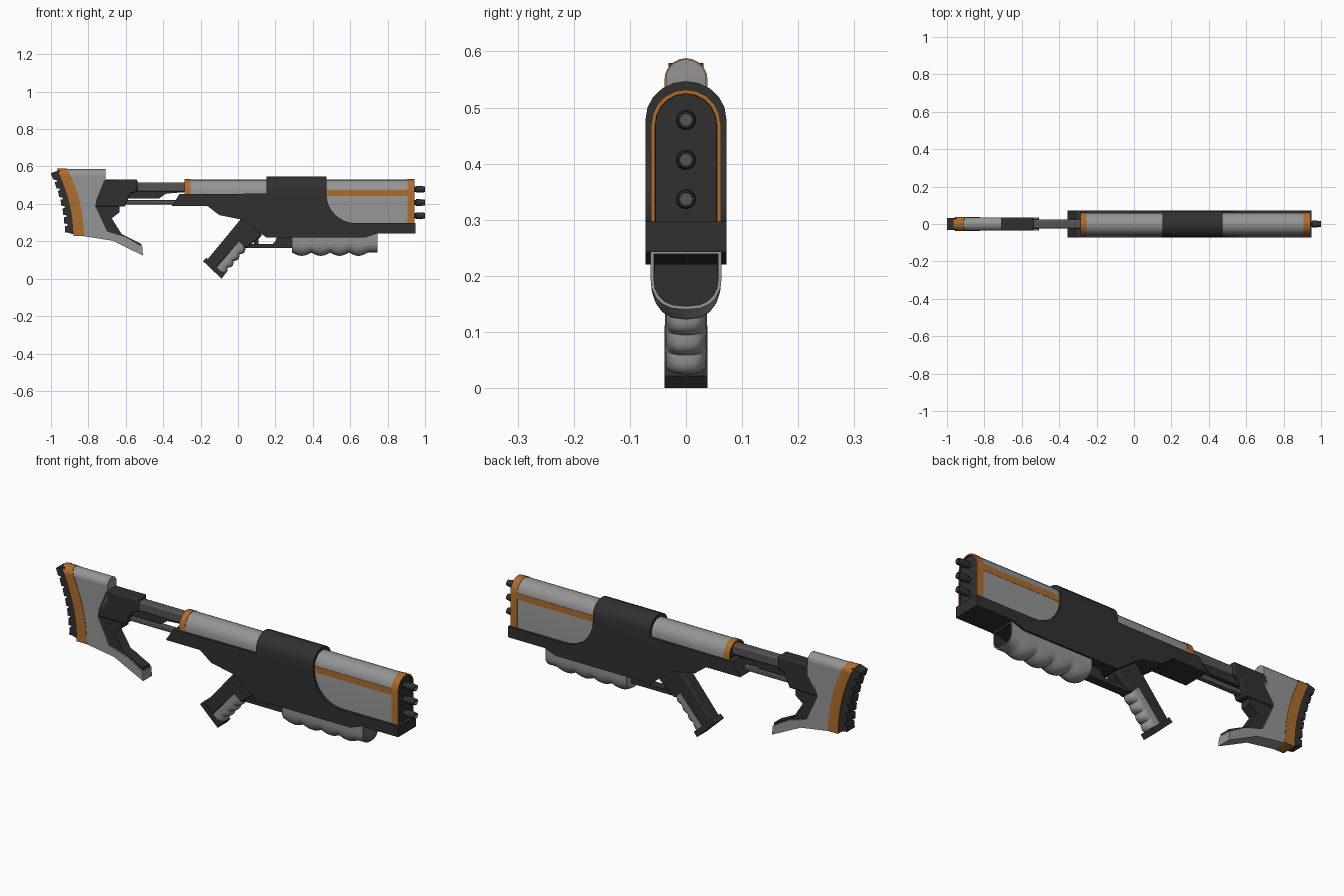
import bpy, bmesh, math
from mathutils import Vector

if "Cube" in bpy.data.objects:
    bpy.data.objects.remove(bpy.data.objects["Cube"])


def material(name, r, g, b):
    m = bpy.data.materials.new(name)
    m.diffuse_color = (r, g, b, 1)
    m.use_nodes = True
    m.node_tree.nodes["Principled BSDF"].inputs["Base Color"].default_value = m.diffuse_color
    return m


GREY = material("grey", 0.30, 0.30, 0.30)
DARK = material("dark", 0.03, 0.03, 0.03)
MID = material("mid", 0.09, 0.09, 0.09)
ORANGE = material("orange", 0.42, 0.15, 0.025)


def finish(name, bm, mat, bevel=0, angle=35):
    bmesh.ops.recalc_face_normals(bm, faces=bm.faces)
    me = bpy.data.meshes.new(name)
    bm.to_mesh(me)
    bm.free()
    ob = bpy.data.objects.new(name, me)
    bpy.context.collection.objects.link(ob)
    me.materials.append(mat)
    bpy.ops.object.select_all(action='DESELECT')
    ob.select_set(True)
    bpy.context.view_layer.objects.active = ob
    bpy.ops.object.shade_smooth_by_angle(angle=math.radians(angle))
    if bevel:
        b = ob.modifiers.new("bevel", 'BEVEL')
        b.width, b.segments, b.limit_method = bevel, 2, 'ANGLE'
    return ob


def loft(name, rings, mat, bevel=0, angle=35):
    """Skin closed rings of points and cap both ends."""
    bm = bmesh.new()
    vs = [[bm.verts.new(p) for p in ring] for ring in rings]
    n = len(vs[0])
    for a, b in zip(vs, vs[1:]):
        for i in range(n):
            bm.faces.new((a[i], a[(i + 1) % n], b[(i + 1) % n], b[i]))
    bm.faces.new(vs[0])
    bm.faces.new(vs[-1])
    return finish(name, bm, mat, bevel, angle)


def prism(name, pts, hw, mat, bevel=0):
    """Side profile (x, z) extruded across the width."""
    return loft(name, [[(x, y, z) for x, z in pts] for y in (-hw, hw)], mat, bevel)


def bar(name, x0, x1, zb, zs, zt, hw, mat):
    """Round-topped section run along x."""
    arc = [(hw * math.cos(math.pi * i / 10), zs + (zt - zs) * math.sin(math.pi * i / 10)) for i in range(11)]
    sec = [(hw, zb)] + arc + [(-hw, zb)]
    return loft(name, [[(x, y, z) for y, z in sec] for x in (x0, x1)], mat)


def tube(name, z, stations, mat):
    return loft(name, [[(x, r * math.cos(math.tau * i / 16), z + r * math.sin(math.tau * i / 16))
                        for i in range(16)] for x, r in stations], mat)


def round_top(ob, zs, zt, hw):
    """Trim a prism to a round-topped section."""
    cut = bar("cutter", -1.2, 1.2, -0.1, zs, zt, hw, ob.data.materials[0])
    m = ob.modifiers.new("round", 'BOOLEAN')
    m.operation, m.solver, m.object = 'INTERSECT', 'EXACT', cut
    bpy.ops.object.select_all(action='DESELECT')
    bpy.context.view_layer.objects.active = ob
    ob.select_set(True)
    bpy.ops.object.modifier_apply(modifier="round")
    bpy.data.objects.remove(cut)
    bpy.ops.object.shade_smooth_by_angle(angle=math.radians(35))


def recess(ob, sign, rim, depth, mat):
    """Hollow the end cap that faces along x."""
    ob.data.materials.append(mat)
    bm = bmesh.new()
    bm.from_mesh(ob.data)
    bm.normal_update()
    cap = max(bm.faces, key=lambda f: sign * f.calc_center_median().x)
    bmesh.ops.inset_region(bm, faces=[cap], thickness=rim, use_even_offset=True)
    walls = bmesh.ops.inset_region(bm, faces=[cap], thickness=0.0005, depth=-depth)["faces"]
    for f in walls + [cap]:
        f.material_index = 1
    bm.to_mesh(ob.data)
    bm.free()


def scalloped(name, a, b, out, hw, depth, amp, count, flat, mat):
    """U-shaped grip from a to b, bulging along out with finger scallops."""
    a, b, out = Vector(a), Vector(b), Vector(out).normalized()
    rings = []
    steps = count * 8
    us = [i / steps * (1 - flat) for i in range(steps + 1)] + ([1] if flat else [])
    for u in us:
        k = min(u / (1 - flat), 1)
        d = amp * abs(math.sin(math.pi * count * k))
        ring = [a.lerp(b, u) + Vector((0, s * hw, 0)) for s in (-1, 1)]
        for i in range(11):
            t = math.pi * i / 10
            c = math.cos(t)
            y = hw * math.copysign(abs(c) ** 0.75, c)
            ring.append(a.lerp(b, u) + Vector((0, y, 0)) + out * (depth * 0.5 + (depth * 0.5 + d) * math.sin(t)))
        rings.append(ring)
    return loft(name, rings, mat, angle=40)


# receiver with sweeping front cut-out and lower tray
sweep = [(0.63 - 0.157 * math.cos(t), 0.45 - 0.153 * math.sin(t)) for t in (math.pi / 16 * i for i in range(9))]
receiver = prism("receiver", [(-0.355, 0.388), (-0.313, 0.452), (0.152, 0.455), (0.152, 0.56), (0.473, 0.56)] + sweep +
                 [(0.95, 0.297), (0.95, 0.243), (0.746, 0.243), (0.68, 0.22), (0.152, 0.22),
                  (0.024, 0.315), (-0.10, 0.34), (-0.163, 0.388)], 0.072, DARK)
round_top(receiver, 0.48, 0.547, 0.072)

# barrel housings with orange bands and stripes
bar("rear_housing", -0.275, 0.2, 0.42, 0.47, 0.53, 0.06, GREY)
bar("front_housing", 0.4, 0.925, 0.26, 0.47, 0.53, 0.06, GREY)
recess(bar("rear_band", -0.287, -0.255, 0.42, 0.47, 0.532, 0.062, ORANGE), -1, 0.008, 0.008, DARK)
recess(bar("front_band", 0.905, 0.943, 0.26, 0.47, 0.532, 0.062, ORANGE), 1, 0.007, 0.008, DARK)
prism("side_stripe", [(0.45, 0.441), (0.91, 0.441), (0.91, 0.473), (0.45, 0.473)], 0.0612, ORANGE)

# three muzzles
for i, z in enumerate((0.337, 0.407, 0.478)):
    m = tube(f"muzzle_{i + 1}", z, [(0.925, 0.014), (0.95, 0.014), (0.952, 0.018), (0.975, 0.018), (1.0, 0.015)], DARK)
    recess(m, 1, 0.003, 0.012, MID)

# hollow foregrip
fore = scalloped("foregrip", (0.29, 0, 0.245), (0.745, 0, 0.245), (0, 0, -1), 0.063, 0.105, 0.018, 4, 0.11, GREY)
recess(fore, 1, 0.006, 0.09, DARK)

# pistol grip, finger insert and base plate
prism("grip", [(0.02, 0.325), (0.13, 0.235), (0.045, 0.163), (0.0, 0.185), (-0.125, 0.05), (-0.17, 0.095)],
      0.036, DARK, 0.008)
scalloped("grip_insert", (0.005, 0, 0.197), (-0.122, 0, 0.053), (0.75, 0, -0.66), 0.037, 0.046, 0.013, 4, 0, GREY)
prism("grip_base", [(-0.187, 0.094), (-0.088, 0.0), (-0.07, 0.022), (-0.168, 0.112)], 0.038, DARK)

# trigger guard and trigger
prism("trigger_guard", [(0.03, 0.165), (0.30, 0.165), (0.30, 0.225), (0.21, 0.225), (0.20, 0.20), (0.185, 0.186),
                        (0.03, 0.186)], 0.022, DARK)
prism("trigger", [(0.09, 0.23), (0.125, 0.23), (0.108, 0.21), (0.11, 0.184), (0.085, 0.184)], 0.01, DARK)

# stock rails
prism("upper_rail", [(-0.6, 0.465), (-0.27, 0.465), (-0.27, 0.515), (-0.6, 0.515)], 0.024, MID, 0.008)
prism("rail_support", [(-0.6, 0.43), (-0.42, 0.43), (-0.385, 0.455), (-0.28, 0.463), (-0.28, 0.475), (-0.6, 0.475)],
      0.018, DARK)
prism("lower_rail", [(-0.65, 0.398), (-0.32, 0.398), (-0.32, 0.42), (-0.65, 0.42)], 0.015, MID, 0.004)

# stock collar and strut
prism("stock_collar", [(-0.72, 0.53), (-0.538, 0.53), (-0.538, 0.468), (-0.575, 0.455), (-0.605, 0.386),
                       (-0.765, 0.386), (-0.765, 0.42)], 0.036, DARK, 0.006)
prism("stock_strut", [(-0.765, 0.39), (-0.634, 0.39), (-0.634, 0.355), (-0.675, 0.323), (-0.622, 0.238),
                      (-0.515, 0.185), (-0.515, 0.165), (-0.70, 0.24)], 0.028, DARK)


# curved back edge shared by stock body, orange trim and butt pad
def back(t, off=0):
    return (-0.97 + off + 0.09 * (1 - (1 - t) ** 2), 0.59 - 0.362 * t)


ts = [i / 8 for i in range(9)]
stock = prism("stock", [back(t, 0.05) for t in ts] + [(-0.67, 0.203), (-0.508, 0.124), (-0.512, 0.17), (-0.60, 0.222),
              (-0.70, 0.252), (-0.762, 0.385), (-0.762, 0.40), (-0.708, 0.478), (-0.708, 0.59)], 0.036, GREY)
round_top(stock, 0.55, 0.586, 0.0365)
trim = prism("stock_trim", [back(t) for t in ts] + [back(t, 0.056) for t in reversed(ts)], 0.038, ORANGE)
round_top(trim, 0.55, 0.588, 0.0385)
teeth = []
for i in range(7):
    t = 0.07 + 0.13 * i
    teeth += [back(t, -0.043), back(t + 0.095, -0.046), back(t + 0.1, -0.03), back(t + 0.128, -0.03)]
prism("butt_pad", [back(0.03, 0.01)] + teeth[:-1] + [back(0.98, 0.01)] +
      [back(t, 0.01) for t in reversed(ts[1:-1])], 0.031, DARK)
